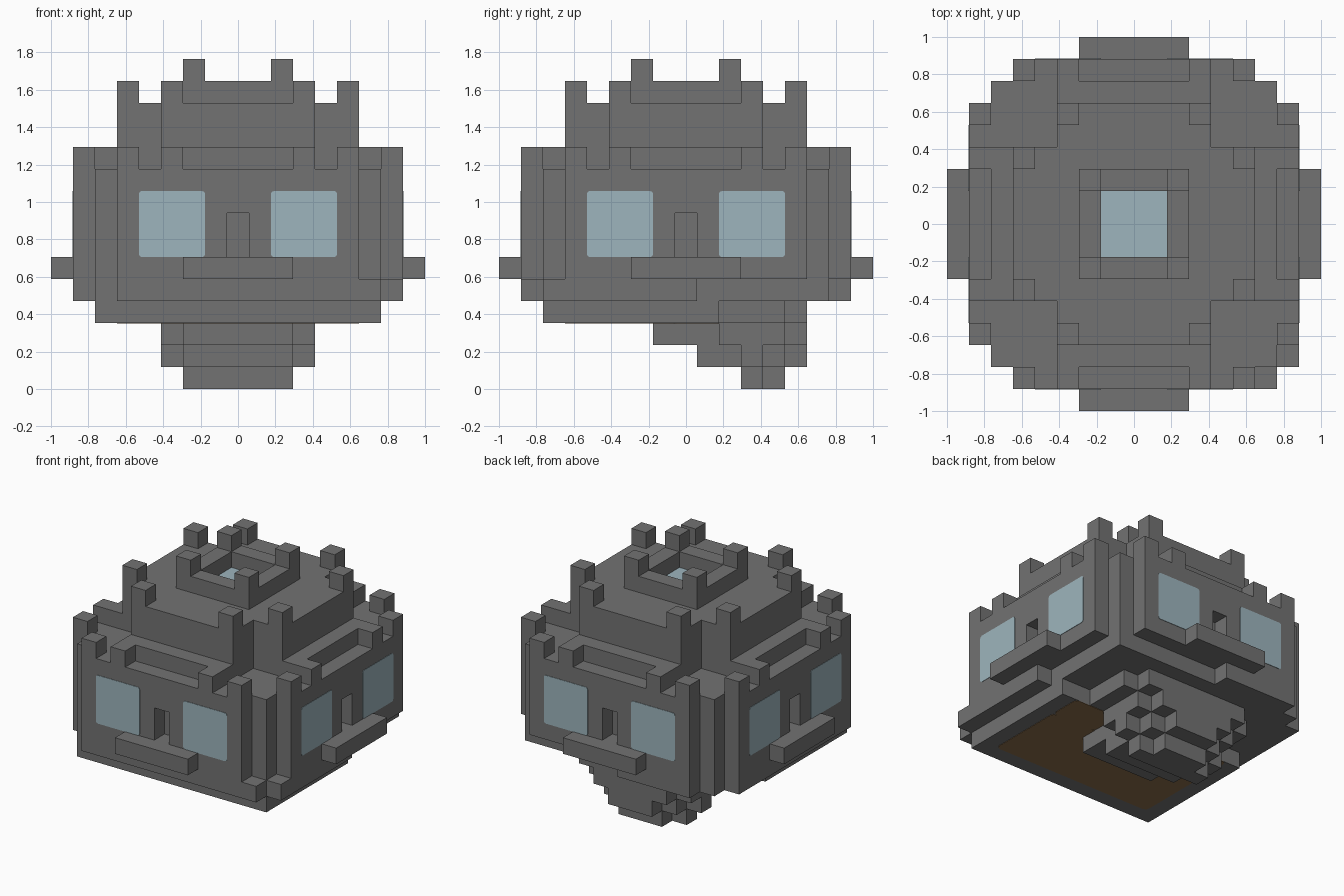
import bpy
import bmesh
from math import pi
from mathutils import Matrix, Vector

cube = bpy.data.objects.get("Cube")
if cube:
    bpy.data.objects.remove(cube, do_unlink=True)

U = 2 / 17  # edge length of one building block


def material(name, rgb):
    mat = bpy.data.materials.new(name)
    mat.use_nodes = True
    mat.diffuse_color = (*rgb, 1)
    mat.node_tree.nodes["Principled BSDF"].inputs["Base Color"].default_value = (*rgb, 1)
    return mat


stone = material("grey stone", (0.17, 0.17, 0.17))
glass = material("pale blue glass", (0.34, 0.46, 0.51))
earth = material("brown earth", (0.26, 0.155, 0.07))


def block(xs, ys, zs):
    """Cells filling inclusive ranges."""
    return {(x, y, z)
            for x in range(xs[0], xs[1] + 1)
            for y in range(ys[0], ys[1] + 1)
            for z in range(zs[0], zs[1] + 1)}


def around(cells):
    """Repeat cells on all four sides."""
    result = set()
    for _ in range(4):
        result |= cells
        cells = {(-y, x, z) for x, y, z in cells}
    return result


def finish(name, bm, mat):
    mesh = bpy.data.meshes.new(name)
    bm.to_mesh(mesh)
    bm.free()
    mesh.materials.append(mat)
    obj = bpy.data.objects.new(name, mesh)
    bpy.context.collection.objects.link(obj)
    return obj


def build(name, cells, mat=stone):
    """Skin the outside of a set of cells."""
    bm = bmesh.new()
    for cell in cells:
        centre = Vector(cell) + Vector((0, 0, 0.5))
        for axis in range(3):
            for sign in (-1, 1):
                n = Vector((0, 0, 0))
                n[axis] = sign
                if tuple(int(c) for c in Vector(cell) + n) in cells:
                    continue
                a = Vector((n.y, n.z, n.x))
                b = n.cross(a)
                corners = (-a - b, a - b, a + b, b - a)
                bm.faces.new([bm.verts.new((centre + (n + c) / 2) * U) for c in corners])
    bmesh.ops.remove_doubles(bm, verts=bm.verts, dist=U / 100)
    return finish(name, bm, mat)


def plate(name, size, place, mat, radius=0.0):
    """Thin flat panel with optional rounded corners."""
    bm = bmesh.new()
    bmesh.ops.create_cube(bm, size=1)
    bmesh.ops.scale(bm, vec=(size[0] * U, size[1] * U, 0.006), verts=bm.verts)
    if radius:
        edges = [e for e in bm.edges if abs(e.verts[0].co.z - e.verts[1].co.z) > 0.001]
        bmesh.ops.bevel(bm, geom=edges, offset=radius, segments=2, profile=0.5, affect='EDGES')
    bm.transform(place)
    return finish(name, bm, mat)


# Main walls with doorways, and lower edge worn away at one corner
walls = block((-6, 6), (-6, 6), (4, 9)) | around(block((-5, 5), (-7, -7), (4, 9)))
walls -= around(block((0, 0), (-7, -7), (6, 7)))
walls -= block((7, 7), (1, 7), (4, 4)) | block((0, 7), (7, 7), (4, 4))
walls |= {(6, -7, 4), (7, -6, 4)}
build("walls", walls)

# Terraces and battlements on top of the walls
terrace = around(block((-3, 3), (-7, 0), (10, 10)))
terrace -= around(block((-2, 2), (-7, -7), (10, 10)))
build("terrace", terrace)
build("wall_battlements", around({(-5, -7, 10), (5, -7, 10)}))
build("balconies", around(block((-2, 2), (-8, -8), (5, 5))))

# Cross-shaped tower with its battlements
build("tower", around(block((-3, 3), (-5, 0), (10, 12))))
build("tower_battlements", around({(-3, -5, 13), (3, -5, 13)}))

# Skylight rim with corner posts
rim = block((-2, 2), (-2, 2), (13, 13)) - block((-1, 1), (-1, 1), (13, 13))
build("skylight_rim", rim | around({(2, 2, 14)}))
plate("skylight_glass", (3, 3), Matrix.Translation((0, 0, 13 * U)), glass)

# Two windows on each side
for side in range(4):
    for x in (-3, 3):
        place = (Matrix.Rotation(side * pi / 2, 4, 'Z')
                 @ Matrix.Translation((x * U, -7.5 * U, 7.5 * U))
                 @ Matrix.Rotation(pi / 2, 4, 'X'))
        plate("window", (3, 3), place, glass, 0.015)

# Foundation and its earth underside
build("foundation", block((-6, 6), (-6, 1), (3, 3)) | block((-4, 4), (2, 2), (3, 3)))
plate("earth_underside", (11, 5), Matrix.Translation((0, -3 * U, 3 * U)), earth, 0.03)
for x in (-4, 4):
    plate("earth_patch", (3, 2), Matrix.Translation((x * U, 0.5 * U, 3 * U)), earth, 0.03)

# Stepped rock hanging beneath the back
rock = block((-4, 4), (2, 4), (3, 3)) | block((-3, 3), (2, 5), (3, 3))
rock |= block((-2, 2), (-1, 5), (2, 2)) | block((-3, 3), (2, 4), (2, 2))
rock |= block((-2, 2), (1, 4), (1, 1)) | block((-3, 3), (3, 3), (1, 1))
rock |= block((-1, 1), (5, 5), (1, 1))
rock |= block((-2, 2), (3, 3), (0, 0)) | block((-1, 1), (4, 4), (0, 0))
build("hanging_rock", rock)
